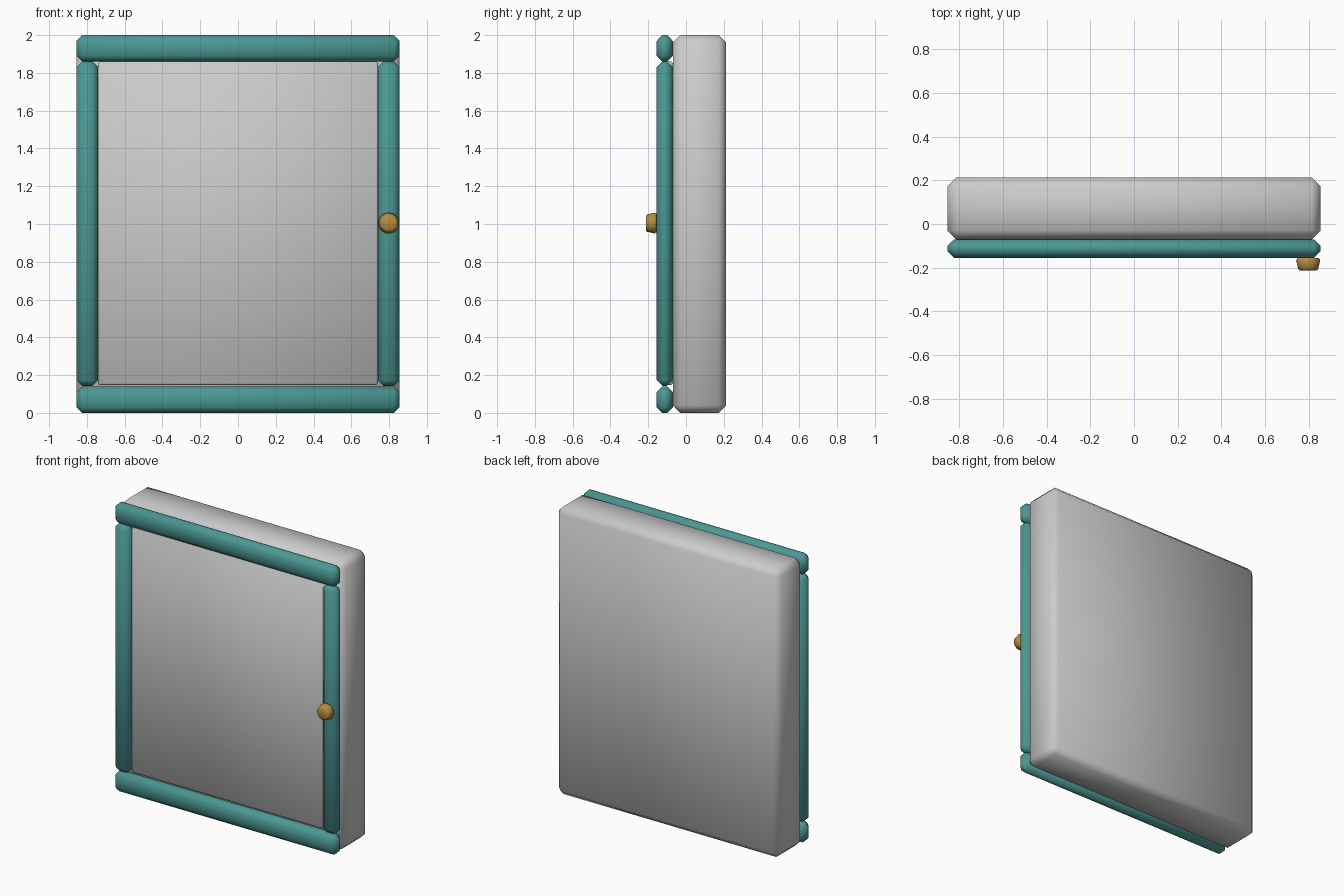
import bpy
import bmesh
import math

cube = bpy.data.objects.get("Cube")
if cube:
    bpy.data.objects.remove(cube, do_unlink=True)


def material(name, color):
    mat = bpy.data.materials.new(name)
    mat.use_nodes = True
    mat.diffuse_color = (*color, 1)
    bsdf = mat.node_tree.nodes["Principled BSDF"]
    bsdf.inputs["Base Color"].default_value = (*color, 1)
    bsdf.inputs["Roughness"].default_value = 0.6
    return mat


GREY = material("light_grey", (0.6, 0.6, 0.6))
TEAL = material("teal", (0.07, 0.31, 0.29))
BRASS = material("brass", (0.46, 0.27, 0.05))


def finish(name, bm, mat):
    mesh = bpy.data.meshes.new(name)
    bmesh.ops.recalc_face_normals(bm, faces=bm.faces)
    bm.to_mesh(mesh)
    bm.free()
    mesh.materials.append(mat)
    mesh.shade_smooth()
    obj = bpy.data.objects.new(name, mesh)
    bpy.context.collection.objects.link(obj)
    return obj


def soft_box(name, low, high, bevel, mat):
    """Box between two corners with softly shaded chamfers."""
    bm = bmesh.new()
    bmesh.ops.create_cube(bm, size=1)
    for v in bm.verts:
        v.co = [(a + b) / 2 + c * (b - a) for a, b, c in zip(low, high, v.co)]
    bmesh.ops.bevel(bm, geom=bm.edges[:], offset=bevel, segments=1,
                    affect='EDGES')
    return finish(name, bm, mat)


W, H = 0.855, 2.0               # half width and height
STILE_X, RAIL = 0.74, 0.14      # inner stile edge, rail height
BACK, JOIN, FRONT = 0.213, -0.07, -0.155

# Cabinet body
soft_box("cabinet_body", (-W, JOIN, 0), (W, BACK, H), 0.04, GREY)

# Door panel set inside the frame
soft_box("door_panel", (-STILE_X, -0.115, RAIL + 0.008),
         (STILE_X, JOIN, H - RAIL), 0.008, GREY)

# Door frame
for name, z in (("bottom_rail", 0), ("top_rail", H - RAIL)):
    soft_box(name, (-W, FRONT, z), (W, JOIN, z + RAIL), 0.03, TEAL)
for name, x in (("right_stile", -W), ("left_stile", STILE_X)):
    soft_box(name, (x, FRONT, RAIL + 0.003),
             (x + W - STILE_X, JOIN, H - RAIL), 0.03, TEAL)

# Round knob, turned from a short profile
bm = bmesh.new()
profile = [(0, -0.155), (0.048, -0.155), (0.055, -0.167),
           (0.046, -0.206), (0.038, -0.213), (0, -0.213)]
verts = [bm.verts.new((r, y, 0)) for r, y in profile]
edges = [bm.edges.new(pair) for pair in zip(verts, verts[1:])]
bmesh.ops.spin(bm, geom=verts + edges, cent=(0, 0, 0), axis=(0, 1, 0),
               angle=math.tau, steps=24)
bmesh.ops.remove_doubles(bm, verts=bm.verts[:], dist=0.0005)
knob = finish("door_knob", bm, BRASS)
knob.location = (0.798, 0, 1.005)
